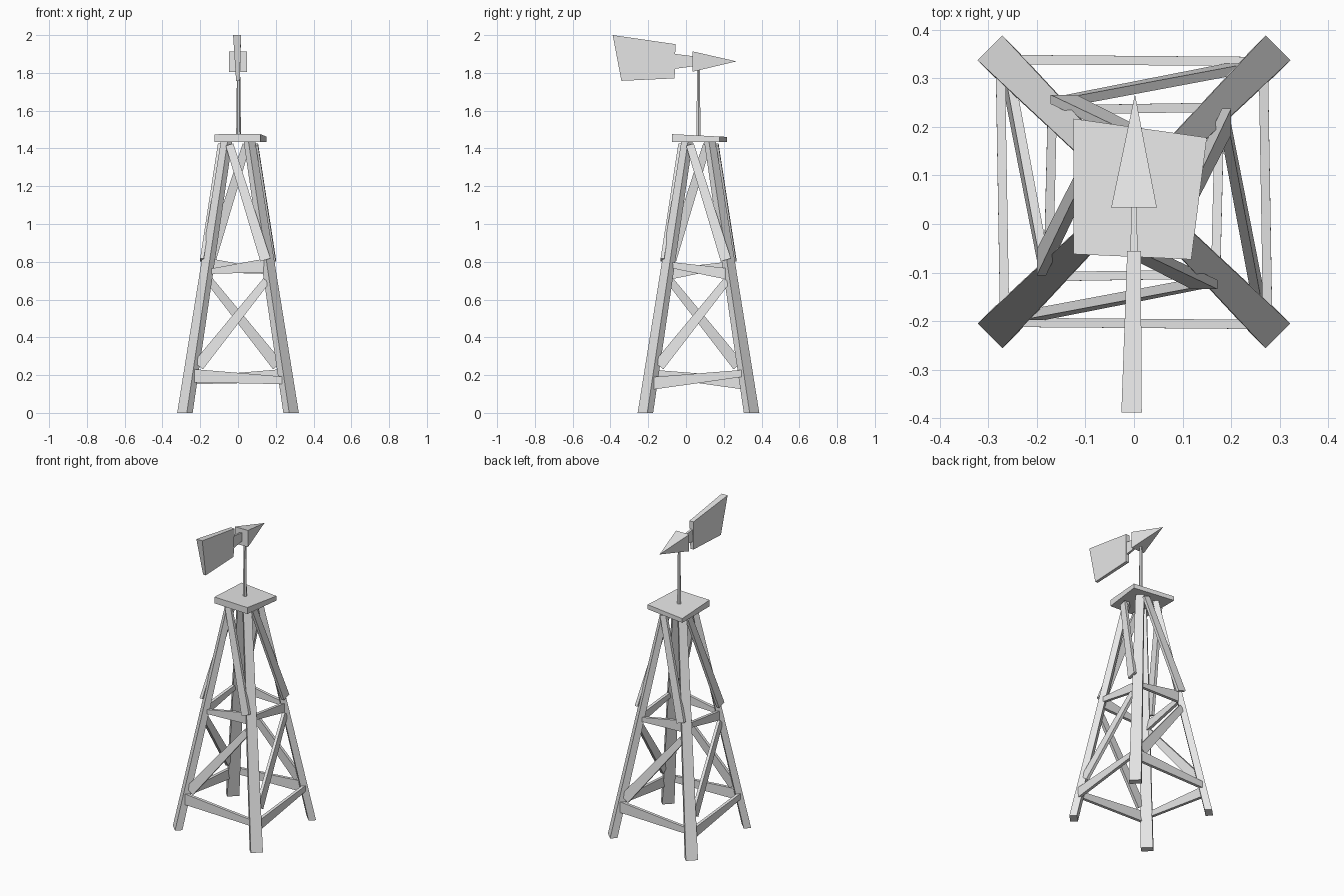
import bpy, bmesh, math
from mathutils import Vector, Matrix

default_cube = bpy.data.objects.get("Cube")
if default_cube:
    bpy.data.objects.remove(default_cube, do_unlink=True)

grey = bpy.data.materials.new("plain_grey")
grey.use_nodes = True
grey.diffuse_color = (0.8, 0.8, 0.8, 1)
grey.node_tree.nodes["Principled BSDF"].inputs["Base Color"].default_value = grey.diffuse_color

TOWER_Y = 0.066
TOWER_TOP = 1.44


def solid(name, start, end, turn=None):
    """Join two outlines into a closed flat-faced solid; one end may be a point."""
    bm = bmesh.new()
    a = [bm.verts.new(p) for p in start]
    b = [bm.verts.new(p) for p in end]
    n = len(a)
    bm.faces.new(a)
    if len(b) > 1:
        bm.faces.new(b)
    for i in range(n):
        j = (i + 1) % n
        if len(b) > 1:
            bm.faces.new((a[i], a[j], b[j], b[i]))
        else:
            bm.faces.new((a[i], a[j], b[0]))
    if turn is not None:
        bm.transform(turn)
    bmesh.ops.recalc_face_normals(bm, faces=bm.faces)
    mesh = bpy.data.meshes.new(name)
    bm.to_mesh(mesh)
    bm.free()
    mesh.materials.append(grey)
    obj = bpy.data.objects.new(name, mesh)
    bpy.context.collection.objects.link(obj)
    return obj


def tower_turn(degrees):
    return Matrix.Translation((0, TOWER_Y, 0)) @ Matrix.Rotation(math.radians(degrees), 4, "Z")


def reach(z):
    """Distance of a leg's centre line from the tower axis, along x or y."""
    return 0.281 - 0.1535 * z


def plank(name, side, start, end, outset, thick=0.019):
    """Tapered plank on one tower side; each end is (along, height, width)."""
    p, q = Vector(start[:2]), Vector(end[:2])
    across = (q - p).normalized().orthogonal()
    rings = []
    for centre, width in ((p, start[2]), (q, end[2])):
        depth = -(reach(centre.y) + outset)
        ring = []
        for s, t in ((-1, -1), (1, -1), (1, 1), (-1, 1)):
            c = centre + across * (s * width / 2)
            ring.append((c.x, depth + t * thick / 2, c.y))
        rings.append(ring)
    solid(name, rings[0], rings[1], tower_turn(90 * side))


# Four tapered legs set on the diagonals
def leg_ring(z, half_depth, half_width):
    r = reach(z) * math.sqrt(2)
    return [(r + s * half_depth, t * half_width, z)
            for s, t in ((-1, -1), (1, -1), (1, 1), (-1, 1))]


for side, name in enumerate(("back_left", "back_right", "front_right", "front_left")):
    solid(name + "_leg", leg_ring(0, 0.022, 0.036), leg_ring(TOWER_TOP, 0.018, 0.025),
          tower_turn(45 + 90 * side))

# Cross braces repeated around the tower, with alternating tilt on the rails
for side, name in enumerate(("front", "left", "back", "right")):
    if side % 2 == 0:
        plank(name + "_lower_rail", side, (-0.24, 0.197, 0.07), (0.24, 0.172, 0.04), 0.018)
        plank(name + "_middle_rail", side, (-0.16, 0.748, 0.025), (0.16, 0.782, 0.075), 0.008)
    else:
        plank(name + "_lower_rail", side, (-0.24, 0.157, 0.066), (0.24, 0.21, 0.036), 0.018)
        plank(name + "_middle_rail", side, (-0.16, 0.785, 0.03), (0.16, 0.735, 0.06), 0.008)
    plank(name + "_lower_diagonal", side, (-0.21, 0.25, 0.062), (0.15, 0.7, 0.04), 0.012)
    plank(name + "_upper_diagonal", side, (-0.045, 1.42, 0.042), (0.145, 0.81, 0.056), 0.034)

# Uneven platform
outline = ((-0.125, 0.217), (0.15, 0.178), (0.118, -0.073), (-0.125, -0.062))
solid("platform", [(x, y, 1.434) for x, y in outline],
      [(x, y, 1.472 - 0.05 * y) for x, y in outline])


# Slim pole
def pole_ring(z, radius):
    return [(0.003 + radius * math.cos(math.tau * i / 6),
             TOWER_Y + radius * math.sin(math.tau * i / 6), z) for i in range(6)]


solid("pole", pole_ring(1.45, 0.013), pole_ring(1.85, 0.008))


# Weather vane: pointed head, connecting rod and flared tail
def upright(y, half_width, low, high):
    return [(-half_width, y, low), (half_width, y, low),
            (half_width, y, high), (-half_width, y, high)]


solid("vane_head", upright(0.034, 0.047, 1.806, 1.914), [(0.002, 0.267, 1.861)])
solid("vane_rod", upright(-0.07, 0.008, 1.82, 1.902), upright(0.04, 0.005, 1.835, 1.888))
solid("vane_tail",
      [(-0.011, -0.06, 1.771), (0.011, -0.06, 1.771),
       (0.014, -0.056, 1.952), (-0.014, -0.056, 1.952)],
      [(-0.01, -0.342, 1.758), (0.009, -0.342, 1.758),
       (0.016, -0.388, 2.0), (-0.026, -0.388, 2.0)])
